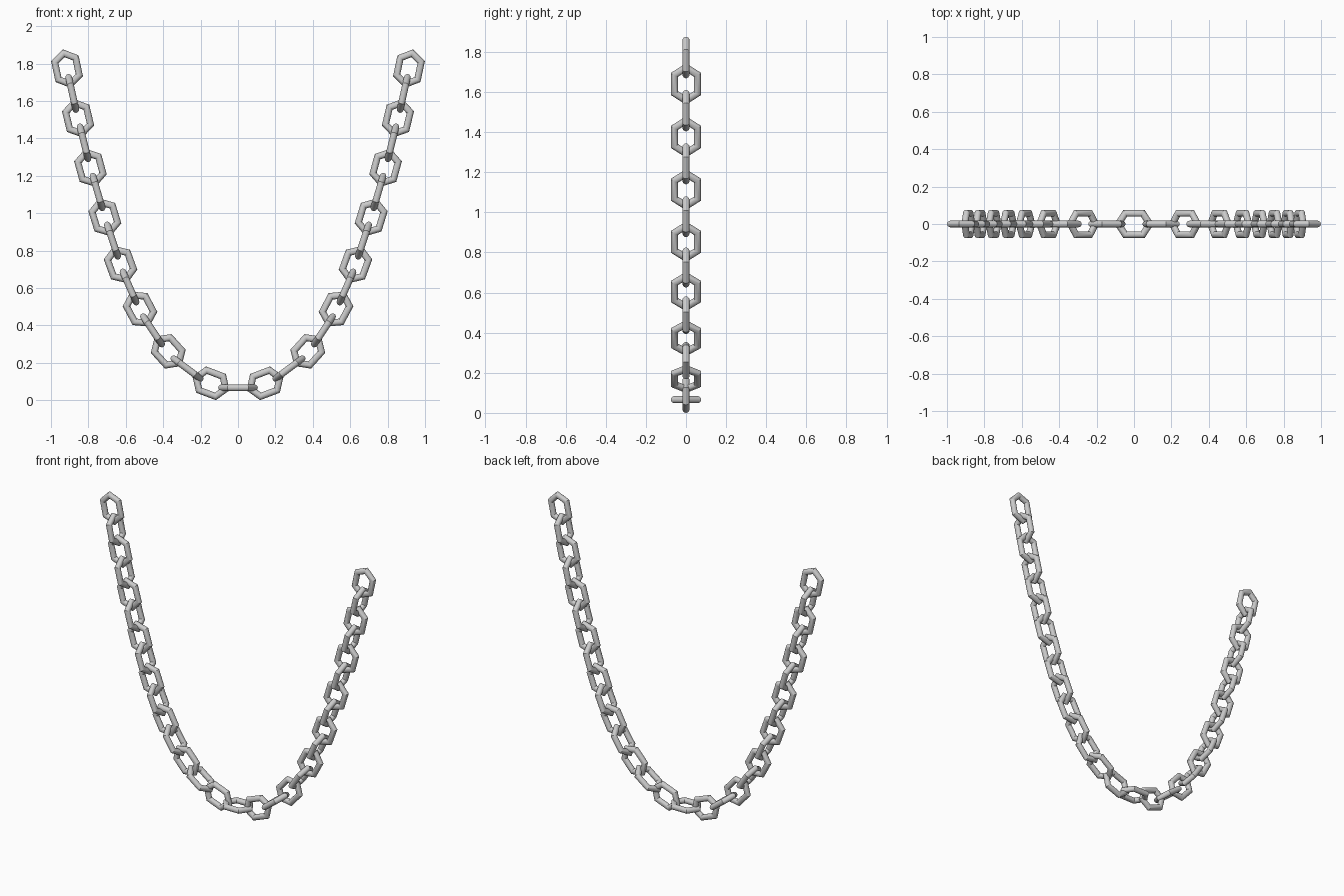
import bpy, bmesh
from math import cos, sin, pi, radians
from mathutils import Vector, Matrix

if "Cube" in bpy.data.objects:
    bpy.data.objects.remove(bpy.data.objects["Cube"])

TUBE = 0.018      # tube radius
SIDES = 16        # facets around the tube

# Six-sided link outline (long axis = x) swept with a round, mitred section
def make_link_mesh():
    e, cx, cy = 0.0845, 0.047, 0.057
    pts = [Vector(p) for p in ((e, 0), (cx, cy), (-cx, cy), (-e, 0), (-cx, -cy), (cx, -cy))]
    n = len(pts)
    normals = []
    for i in range(n):
        d = (pts[(i + 1) % n] - pts[i]).normalized()
        normals.append(Vector((d.y, -d.x)))
    bm = bmesh.new()
    rings = []
    for i, p in enumerate(pts):
        a, b = normals[i - 1], normals[i]
        mitre = (a + b) / (1 + a.dot(b))
        ring = []
        for k in range(SIDES):
            t = 2 * pi * k / SIDES
            q = p + mitre * TUBE * cos(t)
            ring.append(bm.verts.new((q.x, q.y, TUBE * sin(t))))
        rings.append(ring)
    for i in range(n):
        r0, r1 = rings[i], rings[(i + 1) % n]
        for k in range(SIDES):
            j = (k + 1) % SIDES
            bm.faces.new((r0[k], r1[k], r1[j], r0[j]))
    bmesh.ops.recalc_face_normals(bm, faces=bm.faces[:])
    me = bpy.data.meshes.new("chain_link")
    bm.to_mesh(me)
    bm.free()
    return me

# Link centres of the right half of the hanging chain (x, z), mirrored to the left
half = [(0, .076), (.1445, .10), (.2725, .179), (.373, .271), (.457, .383), (.524, .497),
        (.58, .615), (.628, .735), (.671, .863), (.712, .988), (.751, 1.123), (.789, 1.252),
        (.823, 1.386), (.855, 1.517), (.886, 1.650), (.914, 1.782)]
path = [(-x, z) for x, z in reversed(half[1:])] + half
path = [Vector((x, 0, z)) for x, z in path]

mesh = make_link_mesh()
links = []
for i, c in enumerate(path):
    X = (path[min(i + 1, len(path) - 1)] - path[max(i - 1, 0)]).normalized()
    side = Vector((0, 1, 0))
    up = X.cross(side)
    # neighbouring links are turned a quarter turn about the chain
    Y = up if i % 2 == 0 else side
    Z = X.cross(Y)
    M = Matrix((X, Y, Z)).transposed().to_4x4()
    ob = bpy.data.objects.new("chain_link_%02d" % (i + 1), mesh.copy())
    ob.data.transform(Matrix.Translation(c) @ M)
    bpy.context.collection.objects.link(ob)
    links.append(ob)

# Rest the lowest link on the ground
low = min(v.co.z for ob in links for v in ob.data.vertices)
for ob in links:
    ob.data.transform(Matrix.Translation((0, 0, -low)))
    ob.select_set(True)
bpy.context.view_layer.objects.active = links[0]
bpy.ops.object.shade_smooth_by_angle(angle=radians(30))
